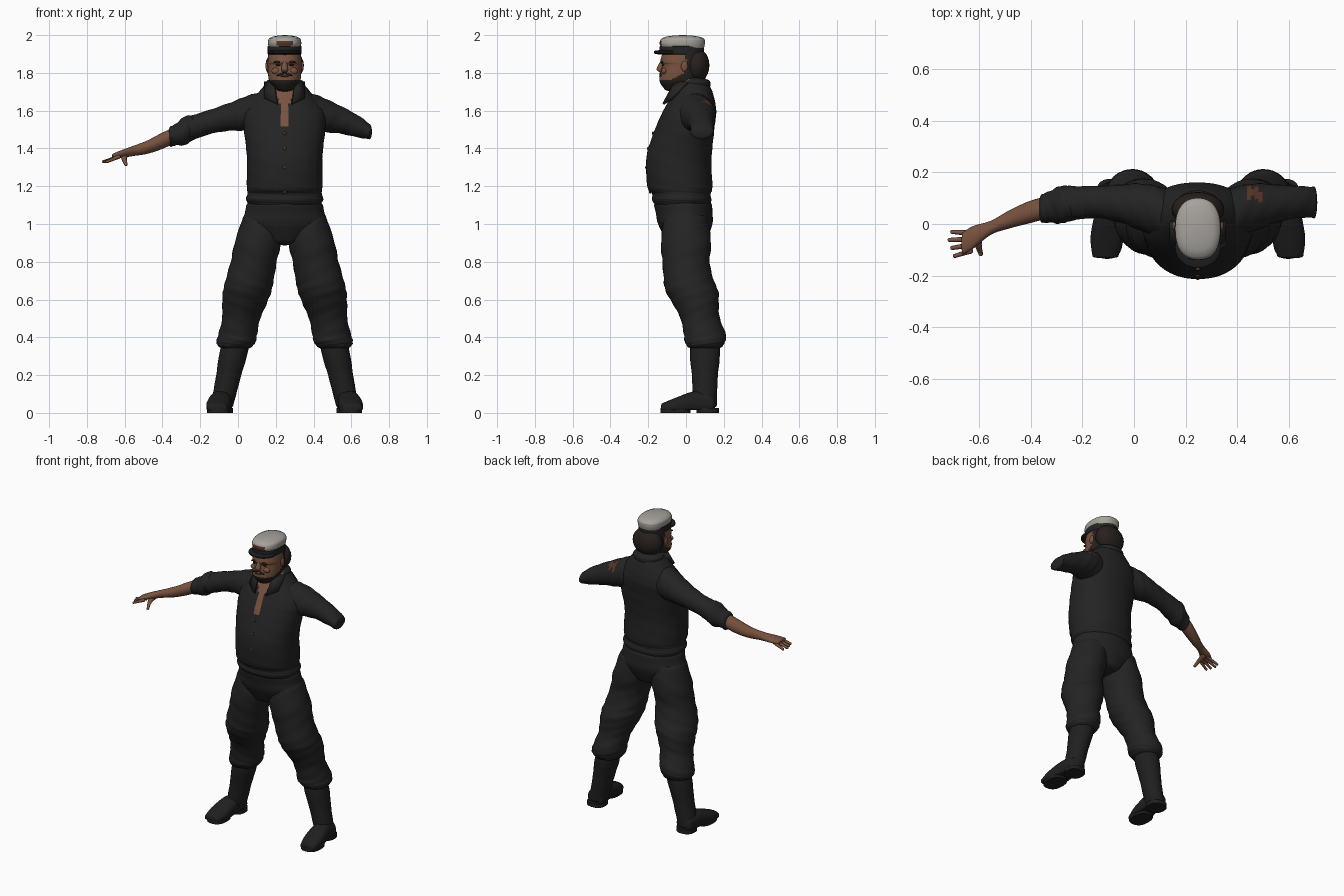
import bpy, bmesh, math
from mathutils import Vector, Matrix

old = bpy.data.objects.get("Cube")
if old:
    bpy.data.objects.remove(old)

CENTRE = .247          # body centre line; the outstretched arm shifts the bounds
LEFT, RIGHT = 1, -1


def material(name, *colour):
    mat = bpy.data.materials.new(name)
    mat.use_nodes = True
    mat.diffuse_color = (*colour, 1)
    shader = next(n for n in mat.node_tree.nodes if n.type == 'BSDF_PRINCIPLED')
    shader.inputs["Base Color"].default_value = (*colour, 1)
    shader.inputs["Roughness"].default_value = .8
    return mat


CLOTH = material("black cloth", .017, .017, .017)
LEATHER = material("boot leather", .014, .014, .014)
SKIN = material("tanned skin", .19, .085, .05)
HAIR = material("dark hair", .02, .015, .012)
WHITE = material("cap white", .38, .36, .33)
RUST = material("rust brown", .09, .035, .02)


def finish(name, bm, materials, rule=None):
    """Make a smooth object; faces matching the rule get the second material."""
    bmesh.ops.recalc_face_normals(bm, faces=bm.faces[:])
    for face in bm.faces:
        face.smooth = True
        if rule:
            middle = face.calc_center_median()
            face.material_index = int(rule(middle.x - CENTRE, middle.y, middle.z))
    mesh = bpy.data.meshes.new(name)
    bm.to_mesh(mesh)
    bm.free()
    for mat in materials:
        mesh.materials.append(mat)
    mesh.set_sharp_from_angle(angle=math.radians(50))
    obj = bpy.data.objects.new(name, mesh)
    bpy.context.collection.objects.link(obj)
    return obj


def spline(rows, steps):
    """Catmull-Rom interpolation of section rows."""
    points = [Vector(row) for row in rows]
    points = [points[0]] + points + [points[-1]]
    result = []
    for a, b, c, d in zip(points, points[1:], points[2:], points[3:]):
        for k in range(steps):
            t = k / steps
            result.append(b + (c - a) * (t / 2) + (a * 2 - b * 5 + c * 4 - d) * (t * t / 2)
                          + (b * 3 - a - c * 3 + d) * (t ** 3 / 2))
    return result + [points[-1]]


def domed_end(end, inner, along, dome):
    """Shrinking sections that close an end with a rounded cap."""
    outward = math.copysign(dome * min(end[3], end[4]), end[along] - inner[along])
    sections = []
    for k in range(1, 5):
        angle = math.pi * k / 8
        section = end.copy()
        section[along] += outward * math.sin(angle)
        section[3] *= math.cos(angle) + .01
        section[4] *= math.cos(angle) + .01
        sections.append(section)
    return sections


def loft(name, axis, rows, *materials, segments=36, steps=5, side=LEFT, fold=0,
         square=1, dome=.3, floor=0, rule=None):
    """Skin elliptical sections (x, y, z, radius, radius) set across one axis."""
    along = "xyz".index(axis)
    across, up = [i for i in range(3) if i != along]
    rows = spline(rows, steps)
    rows = (domed_end(rows[0], rows[1], along, dome)[::-1] + rows
            + domed_end(rows[-1], rows[-2], along, dome))
    bm = bmesh.new()
    rings = []
    for i, row in enumerate(rows):
        ring = []
        for s in range(segments):
            angle = math.tau * s / segments
            ripple = 1 + fold * math.sin(3 * angle + i * .9) * math.sin(angle + i / 2)
            point = list(row[:3])
            for k, radius, wave in ((across, row[3], math.cos(angle)), (up, row[4], math.sin(angle))):
                point[k] += math.copysign(abs(wave) ** square, wave) * radius * ripple
            ring.append(bm.verts.new((CENTRE + side * point[0], point[1], max(point[2], floor))))
        rings.append(ring)
    for lower, upper in zip(rings, rings[1:]):
        for s in range(segments):
            n = (s + 1) % segments
            bm.faces.new((lower[s], lower[n], upper[n], upper[s]))
    bm.faces.new(rings[0])
    bm.faces.new(rings[-1])
    return finish(name, bm, materials, rule)


def trunk(name, rows, *materials, **options):
    """Upright loft from (height, half width, front y, back y) rows."""
    sections = [(0, (front + back) / 2, z, width, (back - front) / 2) for z, width, front, back in rows]
    return loft(name, 'z', sections, *materials, **options)


def leg(name, rows, *materials, **options):
    """Splayed leg from (height, radius) rows; the shin sits behind the thigh."""
    sections = [(.34 - .22 * z, .1 * min(1, max(0, 3 * (.75 - z))), z, radius, radius * 1.05)
                for z, radius in rows]
    return loft(name, 'z', sections, *materials, **options)


def arm(name, rows, *materials, droop=.38, **options):
    """Sagging arm from (reach, radius) or (reach, depth, thickness) rows."""
    sections = [(row[0], .085 - .62 * (row[0] - .4) ** 2, 1.6 - droop * row[0] * min(row[0], .7),
                 row[1], row[-1]) for row in rows]
    return loft(name, 'x', sections, *materials, **options)


def blob(name, at, size, mat, tilt=0):
    bm = bmesh.new()
    place = Matrix.Translation(Vector(at) + Vector((CENTRE, 0, 0)))
    bmesh.ops.create_uvsphere(bm, u_segments=24, v_segments=12, radius=1,
                              matrix=place @ Matrix.Rotation(tilt, 4, 'Y') @ Matrix.Diagonal((*size, 1)))
    return finish(name, bm, [mat])


# Shirt with an open neck, a worn strip below it and a few buttons
def bare_chest(x, y, z):
    return y < .02 and (abs(x) < (z - 1.6) * .6 or (abs(x) < .017 and 1.52 < z < 1.64))


trunk("shirt", [(1.11, .195, -.17, .13), (1.13, .205, -.18, .135), (1.16, .197, -.18, .13),
                (1.2, .2, -.205, .14), (1.35, .2, -.21, .135), (1.5, .215, -.165, .15),
                (1.6, .21, -.12, .16), (1.7, .135, -.065, .14), (1.76, .085, -.045, .11)],
      CLOTH, SKIN, segments=80, steps=8, fold=.008, square=.92, rule=bare_chest)
for z, front in ((1.48, .175), (1.4, .2), (1.3, .21), (1.17, .19)):
    blob("shirt_button", (0, -front, z), (.009, .006, .009), RUST)

# Collar: a back roll and two pointed flaps
loft("collar_roll", 'z', [(0, .045, z, .1, .085) for z in (1.73, 1.75)], CLOTH, SKIN,
     segments=48, rule=lambda x, y, z: y < .02 and abs(x) < .07)
for side in (LEFT, RIGHT):
    bm = bmesh.new()
    corners = [(.055, -.055, 1.755), (.105, .01, 1.75), (.105, -.075, 1.665), (.04, -.12, 1.635)]
    bm.faces.new([bm.verts.new((CENTRE + side * x, y, z)) for x, y, z in corners])
    thick = finish("collar_flap", bm, [CLOTH]).modifiers.new("thickness", 'SOLIDIFY')
    thick.thickness, thick.offset = .014, 0


# Sleeves: one rolled up, the other folded off short with a worn patch behind
def worn_patch(x, y, z):
    return .19 < x < .25 and y > .09 and z > 1.61 and math.sin(x * 170) + math.sin(z * 150) > -.6


shoulder = [(.1, .1), (.15, .1), (.22, .09), (.3, .073)]
arm("right_sleeve", shoulder + [(.4, .063), (.5, .068)], CLOTH, side=RIGHT, fold=.04)
arm("rolled_cuff", [(.49, .065), (.53, .075), (.57, .06), (.6, .056)], CLOTH, side=RIGHT, fold=.05)
arm("left_sleeve", shoulder + [(.4, .062, .055), (.45, .06, .04)], CLOTH, RUST,
    droop=.55, fold=.04, rule=worn_patch)

# Bare forearm, palm, fingers and thumb
arm("right_forearm", [(.57, .043), (.65, .043), (.73, .035), (.8, .027), (.87, .044, .02), (.91, .042, .014)],
    SKIN, side=RIGHT, segments=24)
for i in range(4):
    spread = i - 1.5
    reach = .96 - .01 * abs(i - 2)
    loft("finger", 'x', [(.88, -.07 + spread * .023, 1.355, .011, .011),
                         (reach, -.077 + spread * .031, 1.33, .008, .008)],
         SKIN, side=RIGHT, segments=12, dome=1)
loft("thumb", 'y', [(.85, -.04, 1.36, .02, .015), (.85, -.08, 1.345, .014, .013), (.84, -.115, 1.315, .009, .009)],
     SKIN, side=RIGHT, segments=12, dome=1)

# Trousers, baggy at the knee and gathered above tall boots
trunk("trouser_seat", [(.92, .13, -.11, .11), (1, .22, -.148, .14), (1.06, .21, -.16, .14), (1.1, .203, -.17, .138)],
      CLOTH, segments=48)
for side, word in ((LEFT, "left"), (RIGHT, "right")):
    leg(word + "_trouser_leg", [(1.03, .11), (.9, .125), (.8, .12), (.7, .127), (.64, .13), (.57, .115),
                                (.5, .1), (.42, .104), (.38, .104), (.36, .095)],
        CLOTH, side=side, fold=.03)
    leg(word + "_boot_shaft", [(.4, .073), (.3, .075), (.2, .066), (.1, .062), (.04, .06)],
        LEATHER, side=side, fold=.015)
    foot = [(.14, .05, .055, .05), (.05, .055, .058, .06), (-.05, .037, .065, .045), (-.125, .025, .05, .026)]
    loft(word + "_boot_foot", 'y', [(.345 - .1 * y, y, z, width, height) for y, z, width, height in foot],
         LEATHER, side=side, square=.8, floor=.015)
    for part, y, length in (("heel", .115, .06), ("sole", -.055, .08)):
        loft(f"{word}_boot_{part}", 'z', [(.345 - .1 * y, y, z, .06, length) for z in (0, .025)],
             LEATHER, side=side, steps=1, square=.8, dome=0)


# Head with a short beard running up into the sideburns
def beard(x, y, z):
    return z < 1.765 + max(0, y + .08) / 2 or y > 0


loft("neck", 'z', [(0, .025, 1.64, .08, .075), (0, .01, 1.76, .07, .065)], SKIN)
trunk("head", [(1.715, .045, -.115, .01), (1.75, .078, -.138, .06), (1.785, .087, -.139, .08),
               (1.84, .09, -.127, .09), (1.86, .09, -.136, .09), (1.92, .085, -.12, .09)],
      SKIN, HAIR, segments=56, square=.9, rule=beard)
blob("hair", (0, .057, 1.84), (.102, .067, .09), HAIR)

# Face features
loft("nose", 'z', [(0, -.127, 1.86, .01, .01), (0, -.138, 1.82, .018, .018), (0, -.132, 1.805, .014, .01)],
     SKIN, segments=16)
blob("mouth", (0, -.137, 1.782), (.026, .005, .004), RUST)
for side in (LEFT, RIGHT):
    blob("eye", (side * .035, -.122, 1.842), (.015, .006, .005), HAIR)
    blob("eyebrow", (side * .037, -.127, 1.858), (.023, .008, .006), HAIR, side * .15)
    blob("moustache", (side * .02, -.134, 1.793), (.024, .008, .006), HAIR, side * .3)
    blob("cheek", (side * .045, -.115, 1.81), (.025, .015, .018), SKIN)
    blob("ear", (side * .092, -.008, 1.835), (.009, .018, .028), SKIN)


# Cap: band, visor and soft crown with a worn patch in front
def cap_patch(x, y, z):
    return y < -.1 and abs(x) < .04 and 1.945 < z < 1.968


trunk("cap_band", [(z, .09, -.14, .096) for z in (1.9, 1.94)], CLOTH, dome=.1)
loft("cap_visor", 'z', [(0, -.09, z, .088, .08) for z in (1.904, 1.914)], LEATHER, dome=.1)
trunk("cap_crown", [(1.935, .084, -.132, .096), (1.955, .088, -.14, .1), (1.974, .087, -.135, .1)],
      WHITE, RUST, segments=56, steps=6, square=.85, rule=cap_patch)
